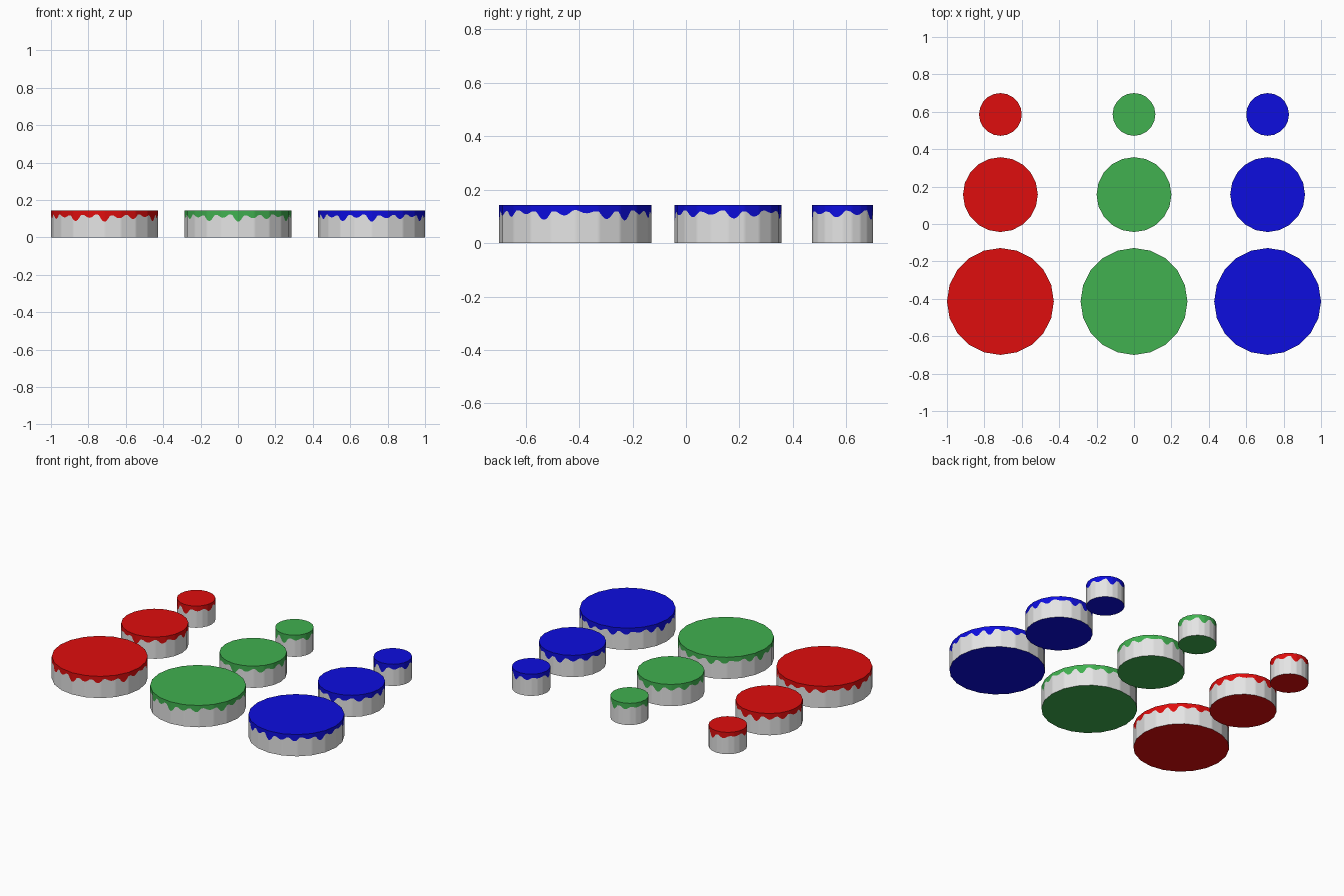
import bpy, bmesh, math

if "Cube" in bpy.data.objects:
    bpy.data.objects.remove(bpy.data.objects["Cube"])

U = 1 / 7            # base unit: can height
SIDES = 20


def material(name, rgb):
    m = bpy.data.materials.new(name)
    m.diffuse_color = (*rgb, 1)
    m.use_nodes = True
    m.node_tree.nodes["Principled BSDF"].inputs["Base Color"].default_value = m.diffuse_color
    return m


paints = [("red", material("red paint", (0.74, 0.004, 0.004))),
          ("green", material("green paint", (0.052, 0.44, 0.08))),
          ("blue", material("blue paint", (0.004, 0.004, 0.74)))]
grey = material("light grey side", (0.78, 0.78, 0.78))

# name, radius, y centre, drips around the rim, columns per side
sizes = [("large", 2 * U, -2.9 * U, 22, 12),
         ("medium", 1.4 * U, 1.1 * U, 15, 9),
         ("small", 0.8 * U, 4.1 * U, 9, 6)]
DEPTHS = [0.036, 0.015, 0.024, 0.012, 0.030, 0.018, 0.010, 0.027]


def drip_height(t, drips):
    """Lower edge of the paint at fraction t of the way round from the front."""
    s = t * drips + 0.5
    k = int(s) % drips
    u = abs(s % 1 - 0.5) * 2
    bump = max(0, 1 - (u / 0.8) ** 2) ** 1.3
    return 0.120 - 0.003 * math.sin(t * 14 * math.pi) - DEPTHS[k % len(DEPTHS)] * bump


def can(name, r, x, y, drips, cols, paint):
    bm = bmesh.new()
    n = SIDES * cols
    rings = [[], [], []]
    for i in range(n):
        # walk along the straight sides of the polygon
        a, f = 2 * math.pi / SIDES, (i % cols) / cols
        a0 = -math.pi / 2 + (i // cols) * a
        px = r * ((1 - f) * math.cos(a0) + f * math.cos(a0 + a))
        py = r * ((1 - f) * math.sin(a0) + f * math.sin(a0 + a))
        for ring, z in zip(rings, (0, drip_height(i / n, drips), U)):
            ring.append(bm.verts.new((px, py, z)))
    low, mid, top = rings
    for i in range(n):
        j = (i + 1) % n
        bm.faces.new((low[i], low[j], mid[j], mid[i])).material_index = 1
        bm.faces.new((mid[i], mid[j], top[j], top[i]))
    # painted lid and base
    bm.faces.new(top)
    bm.faces.new(low[::-1])
    me = bpy.data.meshes.new(name)
    bm.to_mesh(me)
    bm.free()
    me.materials.append(paint)
    me.materials.append(grey)
    ob = bpy.data.objects.new(name, me)
    ob.location = (x, y, 0)
    bpy.context.collection.objects.link(ob)
    ob.select_set(True)
    bpy.context.view_layer.objects.active = ob


# three colours across, three sizes deep
for c, (colour, paint) in enumerate(paints):
    for size, r, y, drips, cols in sizes:
        can(f"{size}_{colour}_disc", r, (c - 1) * 5 * U, y, drips, cols, paint)
bpy.ops.object.shade_smooth_by_angle()
